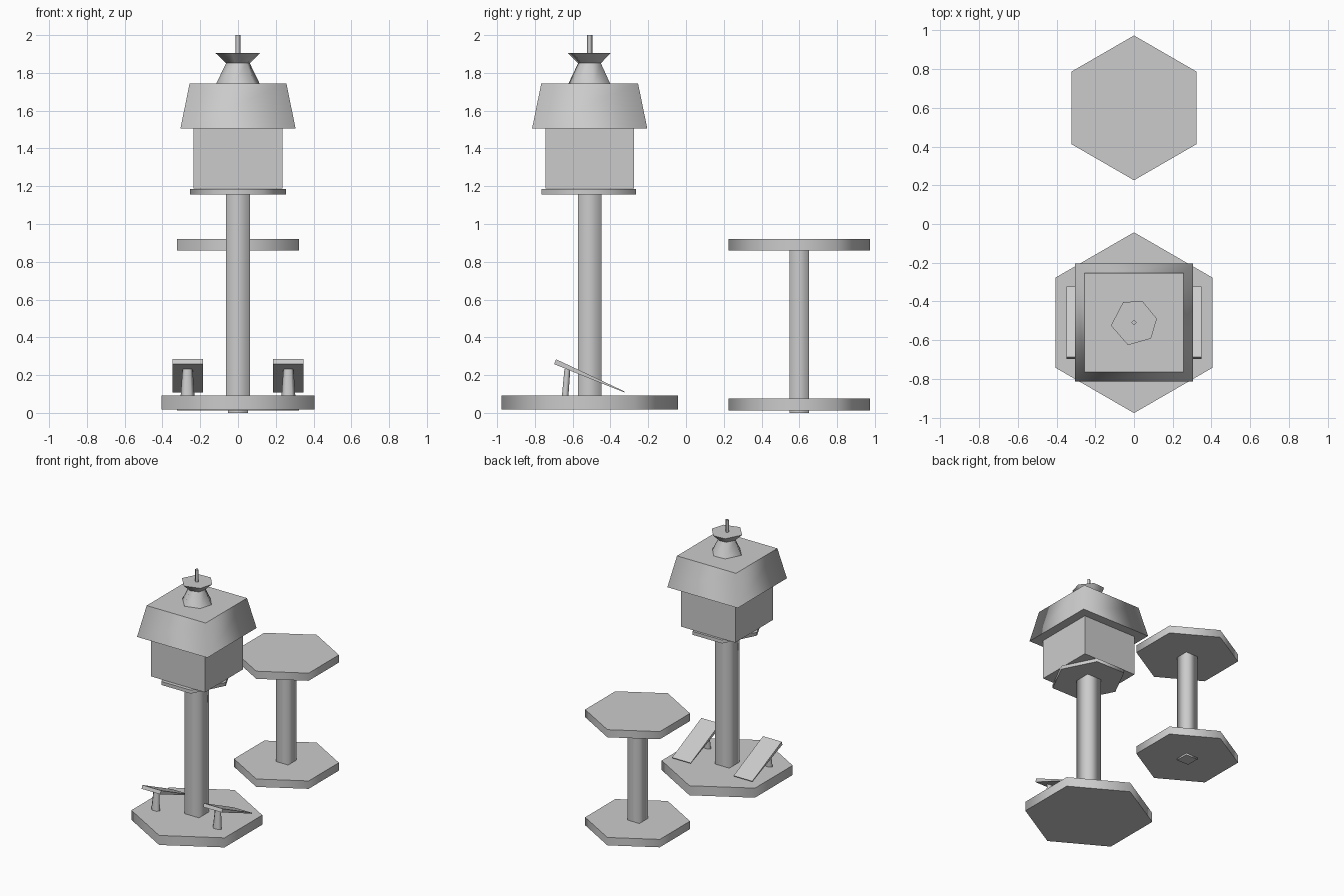
import bpy, bmesh
from math import sin, cos, radians
from mathutils import Vector

cube = bpy.data.objects.get("Cube")
if cube:
    bpy.data.objects.remove(cube, do_unlink=True)

grey = bpy.data.materials.new("plain grey")
grey.use_nodes = True
grey.diffuse_color = (0.6, 0.6, 0.6, 1)
grey.node_tree.nodes["Principled BSDF"].inputs["Base Color"].default_value = (0.6, 0.6, 0.6, 1)

KIOSK_Y = -0.51
TABLE_Y = 0.6


def loft(name, lower, upper, smooth=True):
    """Join two rings of points with sides and flat caps."""
    bm = bmesh.new()
    a = [bm.verts.new(p) for p in lower]
    b = [bm.verts.new(p) for p in upper]
    n = len(a)
    for i in range(n):
        j = (i + 1) % n
        bm.faces.new((a[i], a[j], b[j], b[i])).smooth = smooth
    bm.faces.new(a[::-1])
    bm.faces.new(b)
    bmesh.ops.recalc_face_normals(bm, faces=bm.faces)
    mesh = bpy.data.meshes.new(name)
    bm.to_mesh(mesh)
    bm.free()
    mesh.materials.append(grey)
    obj = bpy.data.objects.new(name, mesh)
    bpy.context.collection.objects.link(obj)
    return obj


def ring(x, y, z, rx, ry, angles):
    return [Vector((x + rx * cos(radians(t)), y + ry * sin(radians(t)), z)) for t in angles]


def square(x, y, z, half):
    return [Vector((x + sx * half, y + sy * half, z))
            for sx, sy in ((-1, -1), (1, -1), (1, 1), (-1, 1))]


def hex_slab(name, y, r, z0, z1):
    points = range(30, 390, 60)
    return loft(name, ring(0, y, z0, r, r, points), ring(0, y, z1, r, r, points))


def block(name, y, z0, z1, half0, half1, smooth=True):
    return loft(name, square(0, y, z0, half0), square(0, y, z1, half1), smooth)


# Table
hex_slab("table_base", TABLE_Y, 0.374, 0.013, 0.075)
block("table_column", TABLE_Y, 0, 0.88, 0.052, 0.052)
hex_slab("table_top", TABLE_Y, 0.374, 0.86, 0.92)

# Tower base, column and support plate
hex_slab("tower_base", KIOSK_Y, 0.467, 0.017, 0.092)
block("tower_column", KIOSK_Y, 0.05, 1.17, 0.063, 0.063)
plate = range(0, 360, 60)
loft("support_plate", ring(0, KIOSK_Y - 0.005, 1.157, 0.255, 0.29, plate),
     ring(0, KIOSK_Y - 0.005, 1.184, 0.255, 0.29, plate))

# Cabin and roof
block("cabin", KIOSK_Y, 1.188, 1.51, 0.235, 0.235, smooth=False)
block("roof", KIOSK_Y, 1.505, 1.745, 0.305, 0.256)

# Chimney: uneven six-sided neck, flared cap and spike
uneven = (10, 69, 118, 187, 255, 317)
loft("chimney_neck", ring(0, KIOSK_Y, 1.74, 0.118, 0.118, uneven),
     ring(0, KIOSK_Y, 1.852, 0.063, 0.063, uneven))
loft("chimney_cap", ring(0, KIOSK_Y, 1.85, 0.062, 0.062, uneven),
     ring(0, KIOSK_Y, 1.905, 0.12, 0.12, uneven))
diamond = range(0, 360, 90)
loft("spike", ring(0, KIOSK_Y, 1.9, 0.014, 0.014, diamond),
     ring(0, KIOSK_Y, 2.0, 0.014, 0.014, diamond))

# Sloping panels on short posts, one on each side
profile = ((-0.698, 0.258), (-0.326, 0.108), (-0.324, 0.113), (-0.688, 0.284))
for side, sx in (("right", -1), ("left", 1)):
    x = sx * 0.267
    loft(side + "_panel", [Vector((x - 0.081, y, z)) for y, z in profile],
         [Vector((x + 0.081, y, z)) for y, z in profile], smooth=False)
    loft(side + "_panel_post", ring(x, -0.64, 0.085, 0.037, 0.02, plate),
         ring(x, -0.628, 0.232, 0.027, 0.018, plate))
